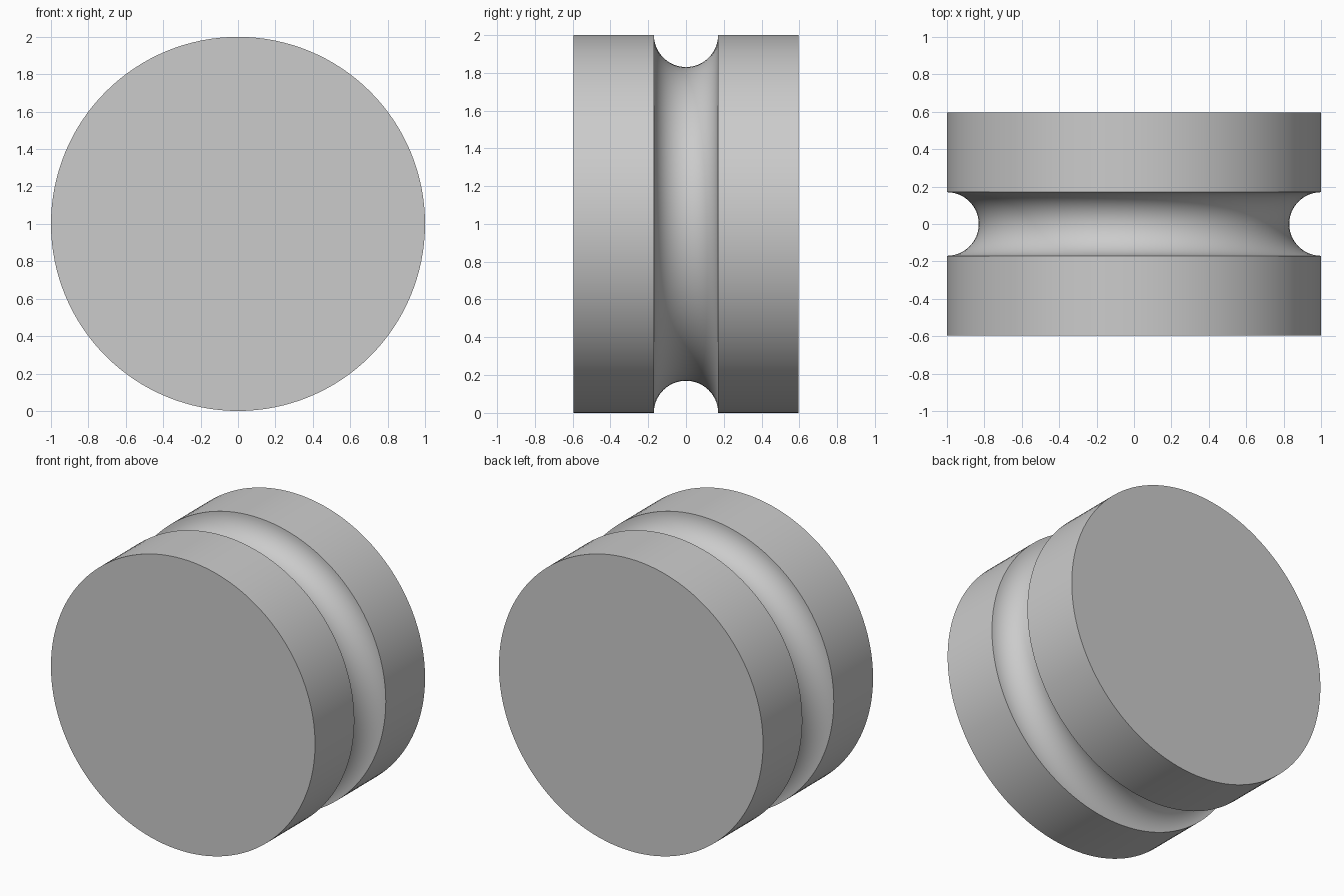
import bpy, bmesh, math
from mathutils import Matrix, Vector

cube = bpy.data.objects.get("Cube")
if cube:
    bpy.data.objects.remove(cube, do_unlink=True)

RADIUS, HALF_WIDTH, GROOVE = 1.0, 0.595, 0.17
SEGMENTS, GROOVE_STEPS = 128, 32

# Plain grey material
grey = bpy.data.materials.new("light_grey")
grey.use_nodes = True
colour = (0.6, 0.6, 0.6, 1)
grey.diffuse_color = colour
grey.node_tree.nodes["Principled BSDF"].inputs["Base Color"].default_value = colour

# Half section: flat end, rim, round groove, rim, flat end
profile = [(0, -HALF_WIDTH), (RADIUS, -HALF_WIDTH)]
for i in range(GROOVE_STEPS + 1):
    a = math.pi * i / GROOVE_STEPS
    profile.append((RADIUS - GROOVE * math.sin(a), -GROOVE * math.cos(a)))
profile += [(RADIUS, HALF_WIDTH), (0, HALF_WIDTH)]

# Spin the section around the wheel axis
bm = bmesh.new()
verts = [bm.verts.new((r, y, 0)) for r, y in profile]
edges = [bm.edges.new(pair) for pair in zip(verts, verts[1:])]
bmesh.ops.spin(bm, geom=verts + edges, cent=(0, 0, 0), axis=(0, 1, 0),
               angle=math.tau, steps=SEGMENTS, use_duplicate=False)
bmesh.ops.remove_doubles(bm, verts=bm.verts, dist=0.0001)
bmesh.ops.recalc_face_normals(bm, faces=bm.faces)
bmesh.ops.translate(bm, verts=bm.verts, vec=(0, 0, RADIUS))

mesh = bpy.data.meshes.new("grooved_wheel")
bm.to_mesh(mesh)
bm.free()
mesh.materials.append(grey)
wheel = bpy.data.objects.new("grooved_wheel", mesh)
bpy.context.collection.objects.link(wheel)

# Smooth shading with crisp rims
bpy.ops.object.select_all(action="DESELECT")
wheel.select_set(True)
bpy.context.view_layer.objects.active = wheel
bpy.ops.object.shade_smooth_by_angle(angle=math.radians(30))
